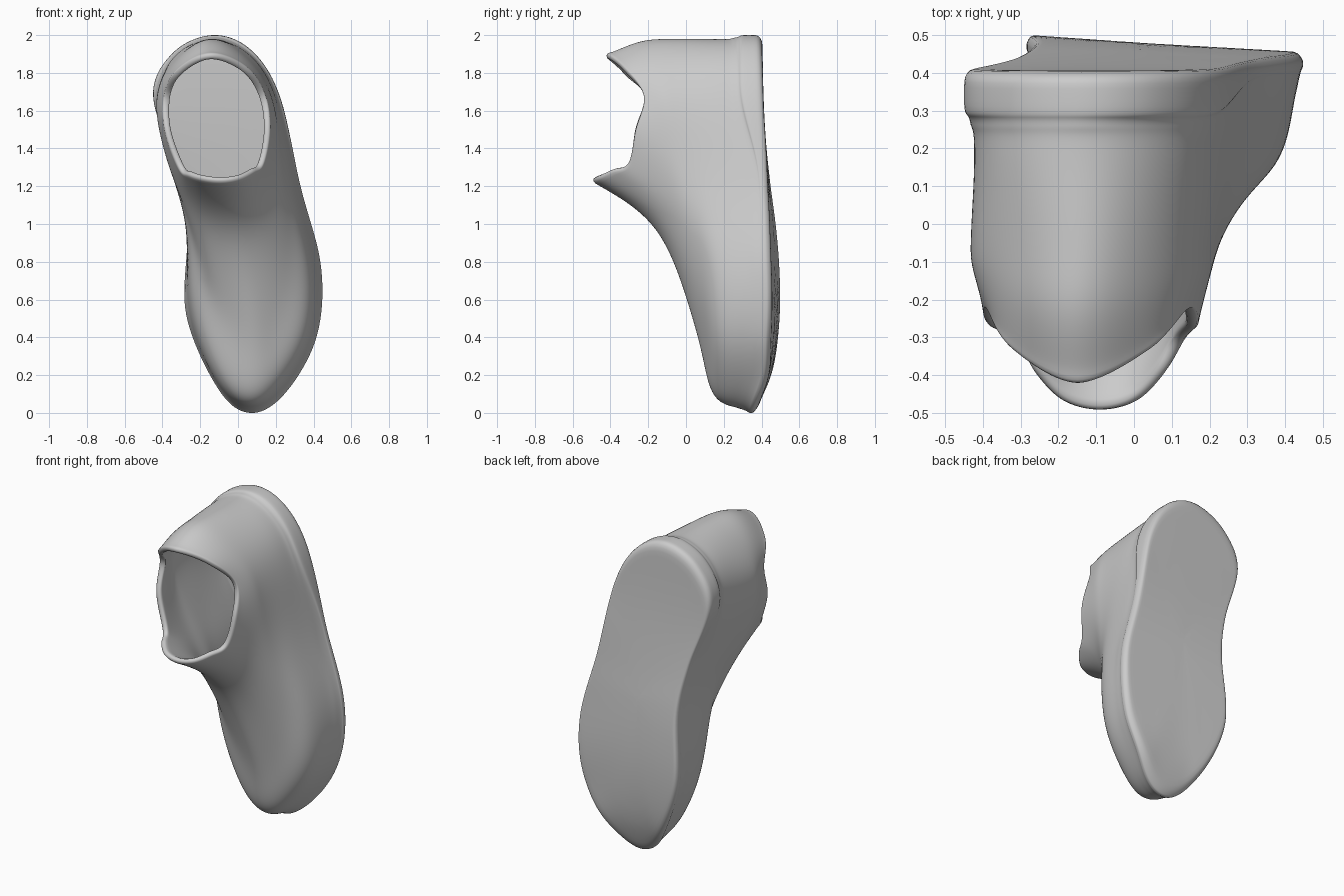
import bpy, bmesh
from mathutils import Vector as V

if "Cube" in bpy.data.objects:
    bpy.data.objects.remove(bpy.data.objects["Cube"])

# Contours start at the toe and run up the right side, round the heel and back
SOLE = [(.07, 0), (.25, .105), (.415, .4), (.44, .77), (.33, 1.2), (.22, 1.68), (.07, 1.92),
        (-.13, 2), (-.34, 1.91), (-.45, 1.68), (-.325, 1.28), (-.268, .97), (-.275, .52), (-.1, .12)]
SHOULDER = [(.07, .14, .08), (.22, .155, .18), (.365, .17, .42), (.39, .18, .77), (.285, .15, 1.22),
            (.2, .15, 1.68), (.06, .15, 1.9), (-.14, .15, 1.985), (-.34, .15, 1.89),
            (-.43, .15, 1.66), (-.355, .15, 1.29), (-.272, .15, .98), (-.245, .17, .53), (-.1, .155, .19)]
INSTEP = [(.08, .055, .43), (.17, .06, .5), (.25, .06, .68), (.275, .04, .95), (.24, 0, 1.28),
          (.19, -.03, 1.66), (.06, -.05, 1.88), (-.14, -.05, 1.99), (-.34, -.05, 1.87),
          (-.44, -.05, 1.65), (-.365, 0, 1.31), (-.265, .03, 1.03), (-.155, .06, .68), (-.03, .06, .5)]
ANKLE = [(-.02, -.145, .97), (.06, -.145, 1.0), (.13, -.135, 1.06), (.185, -.12, 1.18), (.21, -.11, 1.4),
         (.18, -.12, 1.67), (.05, -.2, 1.87), (-.15, -.24, 1.98), (-.33, -.2, 1.86),
         (-.43, -.12, 1.66), (-.395, -.11, 1.4), (-.31, -.12, 1.18), (-.215, -.135, 1.06), (-.12, -.145, 1.0)]
RIM = [(-.09, -.5, 1.225), (.01, -.475, 1.24), (.085, -.4, 1.28), (.135, -.31, 1.32), (.17, -.27, 1.5),
       (.145, -.225, 1.68), (.05, -.33, 1.83), (-.15, -.425, 1.905), (-.33, -.33, 1.81),
       (-.39, -.225, 1.68), (-.39, -.27, 1.5), (-.315, -.31, 1.295), (-.265, -.4, 1.26), (-.19, -.475, 1.235)]
BASE = [.375, .448, .472, .48, .474, .46, .44, .425, .412, .407, .405]  # sole y every 0.2 in z


def catmull(a, b, c, d, t):
    return .5 * (2 * b + (c - a) * t + (2 * a - 5 * b + 4 * c - d) * t * t + (3 * b - a - 3 * c + d) * t ** 3)


def closed(points, sub=7):
    p = [V(q) for q in points]
    n = len(p)
    return [catmull(p[i - 1], p[i], p[(i + 1) % n], p[(i + 2) % n], k / sub)
            for i in range(n) for k in range(sub)]


def smooth(a, b, t):
    t = min(1, max(0, (t - a) / (b - a)))
    return t * t * (3 - 2 * t)


def sole_y(x, z):
    # rocker curve of the sole, with a slight sideways tilt at the ball
    f = min(9.999, max(0, z / .2))
    i = int(f)
    y = catmull(BASE[max(0, i - 1)], BASE[i], BASE[i + 1], BASE[min(10, i + 2)], f - i)
    return y + (.015 - .04 * (x + .2) / .64) * (1 - smooth(.8, 1.5, z)) * smooth(0, .4, z)


outline = closed([(x, 0, z) for x, z in SOLE])
shoulder, instep, ankle, rim = [closed(r) for r in (SHOULDER, INSTEP, ANKLE, RIM)]
mid = V((.02, 0, 1.0))

# Sole: shrinking copies of the outline
rings = []
for s in (.04, .2, .4, .6, .8, .92, .97):
    ring = []
    for p in outline:
        q = mid + (p - mid) * s
        ring.append(V((q.x, sole_y(q.x, q.z), q.z)))
    rings.append(ring)

# Sole edge, with a raised band around the heel
edge, band, welt = [], [], []
for p, a in zip(outline, shoulder):
    y = sole_y(p.x, p.z)
    heel = smooth(1.2, 1.75, p.z)
    h = .02 + .07 * heel
    edge.append(V((p.x, y - .02, p.z)))
    band.append(V((p.x, y - .02 - h, p.z)))
    w = p.lerp(a, .2 + .6 * heel)
    welt.append(V((w.x, y - .05 - h, w.z)))

# Upper: spline through the contours from the sole edge to the rim
keys = [edge, band, welt, shoulder, instep, ankle, rim]
for i in range(len(keys) - 1):
    steps = 3 if i < 2 else 8
    a, b, c, d = keys[max(0, i - 1)], keys[i], keys[i + 1], keys[min(len(keys) - 1, i + 2)]
    for k in range(steps):
        rings.append([catmull(*q, k / steps) for q in zip(a, b, c, d)])
rings.append(rim)

# Skin the rings, closing the middle of the sole
bm = bmesh.new()
grid = [[bm.verts.new(p) for p in r] for r in rings]
n = len(outline)
for r0, r1 in zip(grid, grid[1:]):
    for j in range(n):
        k = (j + 1) % n
        bm.faces.new((r0[j], r0[k], r1[k], r1[j]))
bm.faces.new(grid[0][::-1])
# even out the upper, leaving sole, edge and rim in place
upper = [v for r in grid[15:-1] for v in r]
for _ in range(12):
    bmesh.ops.smooth_vert(bm, verts=upper, factor=.5, use_axis_x=True, use_axis_y=True, use_axis_z=True)
mesh = bpy.data.meshes.new("shoe")
bm.to_mesh(mesh)
bm.free()
shoe = bpy.data.objects.new("shoe", mesh)
bpy.context.collection.objects.link(shoe)
for f in mesh.polygons:
    f.use_smooth = True

# Wall thickness with a rounded rim
wall = shoe.modifiers.new("wall", 'SOLIDIFY')
wall.thickness = .035
wall.offset = -1
sub = shoe.modifiers.new("round", 'SUBSURF')
sub.levels = sub.render_levels = 1
